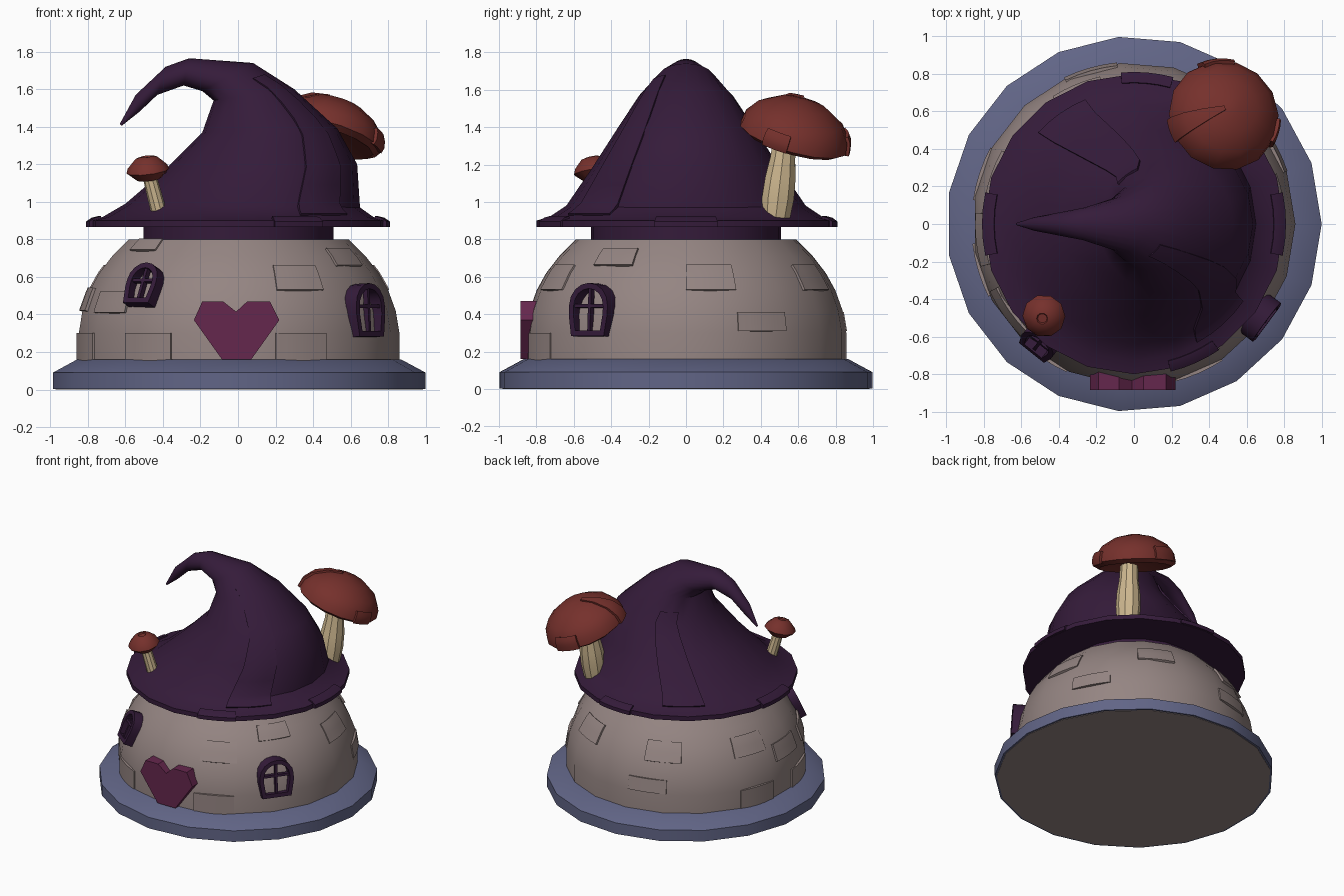
import bpy, math
from mathutils import Matrix, Vector

if "Cube" in bpy.data.objects:
    bpy.data.objects.remove(bpy.data.objects["Cube"])


def material(name, rgb):
    m = bpy.data.materials.new(name)
    m.diffuse_color = (*rgb, 1)
    m.use_nodes = True
    m.node_tree.nodes["Principled BSDF"].inputs["Base Color"].default_value = m.diffuse_color
    return m


STONE = material("stone", (0.30, 0.235, 0.225))
SLATE = material("slate", (0.12, 0.13, 0.24))
PURPLE = material("purple", (0.035, 0.011, 0.042))
PINK = material("pink", (0.13, 0.02, 0.075))
RED = material("red", (0.18, 0.03, 0.025))
CREAM = material("cream", (0.62, 0.48, 0.28))


def make(name, verts, faces, mat, matrix=Matrix(), thick=0):
    me = bpy.data.meshes.new(name)
    me.from_pydata([matrix @ Vector(v) for v in verts], [], faces)
    me.materials.append(mat)
    ob = bpy.data.objects.new(name, me)
    bpy.context.collection.objects.link(ob)
    bpy.ops.object.select_all(action='DESELECT')
    ob.select_set(True)
    bpy.context.view_layer.objects.active = ob
    if thick:
        s = ob.modifiers.new("thickness", 'SOLIDIFY')
        s.thickness, s.offset = thick, -1
        bpy.ops.object.modifier_apply(modifier=s.name)
    bpy.ops.object.shade_smooth_by_angle(angle=math.radians(35))
    return ob


# A ring is (left x, left z, right x, right z, half width in y)
def lathe(profile):
    return [(-r, z, r, z, r) for r, z in profile]


def point(rings, v, a):
    i = max(0, min(int(v), len(rings) - 2))
    lx, lz, rx, rz, w = [p + (q - p) * (v - i) for p, q in zip(rings[i], rings[i + 1])]
    c = math.cos(a)
    return Vector(((lx + rx) / 2 + c * (rx - lx) / 2, w * math.sin(a),
                   (lz + rz) / 2 + c * (rz - lz) / 2))


def skin(name, rings, n, mat, matrix=Matrix()):
    k = len(rings)
    verts = [point(rings, j, 2 * math.pi * i / n) for j in range(k) for i in range(n)]
    faces = [(j * n + i, j * n + (i + 1) % n, (j + 1) * n + (i + 1) % n, (j + 1) * n + i)
             for j in range(k - 1) for i in range(n)]
    faces += [tuple(reversed(range(n))), tuple(range((k - 1) * n, k * n))]
    return make(name, verts, faces, mat, matrix)


# Raised plate lying on a ring surface
def patch(name, rings, a0, a1, v0, v1, mat, matrix=Matrix(), lift=0.008, nv=4, skew=0):
    verts, e, nu = [], 0.01, 4
    for j in range(nv + 1):
        v = v0 + (v1 - v0) * j / nv
        for i in range(nu + 1):
            a = math.radians(a0 + (a1 - a0) * i / nu + skew * j / nv)
            p = point(rings, v, a)
            nrm = (point(rings, v, a + e) - point(rings, v, a - e)).cross(
                point(rings, v + e, a) - point(rings, v - e, a)).normalized()
            verts.append(p + nrm * lift)
    m = nu + 1
    faces = [(j * m + i, j * m + i + 1, (j + 1) * m + i + 1, (j + 1) * m + i)
             for j in range(nv) for i in range(nu)]
    return make(name, verts, faces, mat, matrix, 0.03)


# Base and floor
skin("floor", lathe([(0.985, 0), (0.985, 0.01)]), 19, STONE)
skin("base", lathe([(1.0, 0.003), (1.0, 0.09), (0.87, 0.16)]), 19, SLATE)

# Domed stone wall
dome = lathe([(0.86, 0.10), (0.86, 0.30), (0.84, 0.42), (0.80, 0.53),
              (0.75, 0.62), (0.68, 0.71), (0.59, 0.80)])
skin("wall", dome, 19, STONE)


def level(z):
    zs = [r[1] for r in dome]
    i = max(k for k in range(len(zs) - 1) if zs[k] <= z)
    return i + (z - zs[i]) / (zs[i + 1] - zs[i])


# Raised stones: start angle, bottom, top
for a, z0, z1 in [(187, .15, .30), (226, .15, .30), (283.5, .15, .30), (152, .15, .30),
                  (285, .53, .66), (317, .66, .75), (205, .41, .52), (208, .74, .80),
                  (0, .53, .66), (19, .31, .41), (52, .53, .66), (96, .31, .41),
                  (103, .53, .66), (151, .53, .66), (176, .42, .54)]:
    patch("wall_stone", dome, a, a + 19.5, level(z0), level(z1), STONE, lift=0.007)

# Bent hat roof
skin("hat_band", lathe([(0.51, 0.78), (0.51, 0.88)]), 19, PURPLE)
hat = [(-.80, .865, .80, .865, .80), (-.80, .90, .80, .90, .80),
       (-.72, .92, .72, .92, .73), (-.60, .99, .65, .97, .64),
       (-.39, 1.17, .635, 1.20, .50), (-.19, 1.37, .53, 1.39, .375),
       (-.13, 1.54, .30, 1.60, .25), (-.19, 1.59, .08, 1.74, .15),
       (-.29, 1.62, -.26, 1.765, .085), (-.43, 1.57, -.385, 1.72, .06),
       (-.525, 1.48, -.545, 1.57, .035), (-.62, 1.405, -.63, 1.415, .006)]
skin("hat_roof", hat, 20, PURPLE)
patch("hat_front_patch", hat, 298, 325, 2.2, 6.6, PURPLE, nv=10)
patch("hat_back_patch", hat, 112, 137, 2.2, 5.5, PURPLE, nv=8)
for a, b in [(284, 304), (-12, 12), (168, 192), (75, 95)]:
    patch("brim_patch", hat, a, b, 0.05, 1.7, PURPLE, lift=0.01)


# Flat plates facing the front
def arch(w, h):
    r = w / 2
    pts = [(-r * .85, 0), (r * .85, 0), (r, h * .4)]
    pts += [(r * math.cos(t * math.pi / 8), h * .58 + h * .42 * math.sin(t * math.pi / 8))
            for t in range(9)]
    return pts + [(-r, h * .4)]


def window(name, az, r, z, w, h, tilt):
    b = 0.03
    outer = arch(w, h)
    inner = [(x, y + b) for x, y in arch(w - 2 * b, h - 2 * b)]
    n = len(outer)
    m = (Matrix.Translation((r * math.cos(math.radians(az)), r * math.sin(math.radians(az)), z))
         @ Matrix.Rotation(math.radians(az - 270), 4, 'Z')
         @ Matrix.Rotation(math.radians(-tilt), 4, 'X'))
    verts = [(x, 0, y - h / 2) for x, y in outer + inner]
    faces = [(i, (i + 1) % n, n + (i + 1) % n, n + i) for i in range(n)]
    make(name + "_frame", verts, faces, PURPLE, m, 0.09)
    for x, y, s, t in [(0, 0, .009, h / 2 - .015), (0, .02, w / 2 - .015, .009)]:
        make(name + "_bar", [(x - s, .01, y - t), (x + s, .01, y - t),
                             (x + s, .01, y + t), (x - s, .01, y + t)],
             [(0, 1, 2, 3)], PURPLE, m, 0.03)


window("right_window", 323.5, 0.88, 0.425, 0.255, 0.285, 3)
window("left_window", 231.5, 0.83, 0.57, 0.20, 0.235, 24)

# Heart door
heart = [(-.085, .16), (.07, .16), (.22, .37), (.17, .47), (.05, .47),
         (-.01, .415), (-.08, .47), (-.19, .47), (-.235, .37)]
make("heart_door", [(x, -.885, z) for x, z in heart], [tuple(range(9))], PINK, thick=0.13)


# Mushrooms
def aim(pos, axis):
    q = Vector((0, 0, 1)).rotation_difference(Vector(axis))
    return Matrix.Translation(pos) @ q.to_matrix().to_4x4()


def stem(name, lo, hi, radii):
    d = Vector(hi) - Vector(lo)
    k = len(radii) - 1
    skin(name, lathe([(r, d.length * i / k) for i, r in enumerate(radii)]), 10, CREAM, aim(lo, d))


stem("large_stem", (.46, .48, .92), (.49, .53, 1.34), [.08, .09, .085, .07, .065])
big = lathe([(.07, .03), (.26, -.025), (.30, 0), (.29, .06), (.24, .13), (.14, .19), (.03, .215)])
place = aim((.475, .575, 1.345), (.29, .29, 1))
skin("large_cap", big, 14, RED, place)
for a, b, v0, v1 in [(186, 210, 2, 5.8), (80, 115, 2, 3.4), (-32, -5, 1.9, 3.2)]:
    patch("large_cap_patch", big, a, b, v0, v1, RED, place, lift=0.014)

stem("small_stem", (-.42, -.46, .94), (-.475, -.485, 1.15), [.042, .04, .036])
small = lathe([(.035, -.03), (.065, -.045), (.115, 0), (.105, .025), (.06, .07), (.03, .078), (.025, .07)])
skin("small_cap", small, 10, RED, aim((-.48, -.49, 1.165), (-.12, -.18, 1)))
